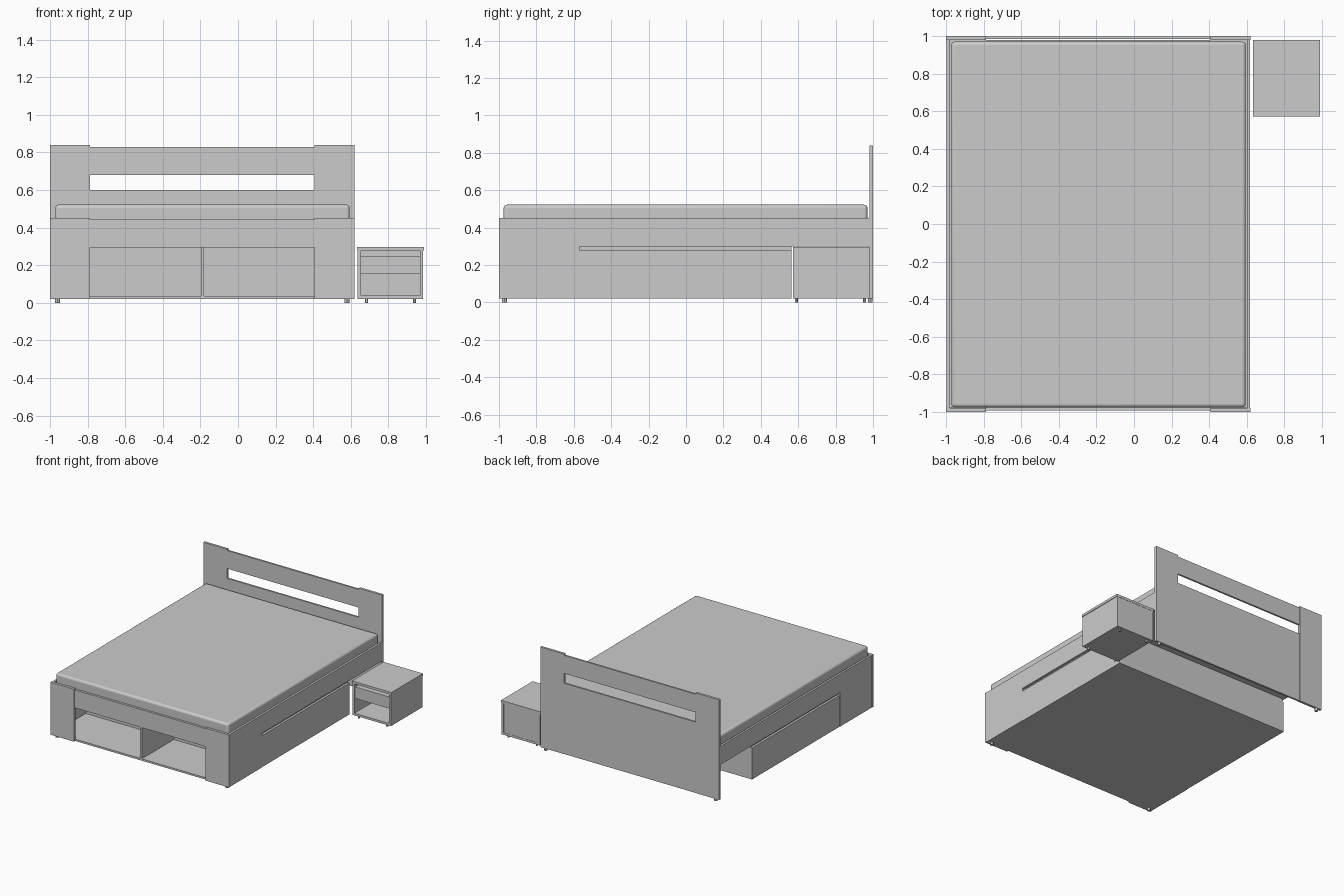
import bpy

# Remove the default cube only
cube = bpy.data.objects.get("Cube")
if cube:
    bpy.data.objects.remove(cube, do_unlink=True)

# Single neutral grey finish
grey = bpy.data.materials.new("plain_grey")
grey.use_nodes = True
GREY = (0.6, 0.6, 0.6, 1)
grey.diffuse_color = GREY
grey.node_tree.nodes["Principled BSDF"].inputs["Base Color"].default_value = GREY


def box(name, x, y, z, bevel=0.0, segments=1):
    """Board given by its (min, max) range on each axis."""
    mid = [(a + b) / 2 for a, b in (x, y, z)]
    bpy.ops.mesh.primitive_cube_add(size=1, location=mid)
    ob = bpy.context.object
    ob.name = name
    ob.scale = [b - a for a, b in (x, y, z)]
    bpy.ops.object.transform_apply(location=False, rotation=False, scale=True)
    ob.data.materials.append(grey)
    if bevel:
        mod = ob.modifiers.new("rounded_edges", "BEVEL")
        mod.width = bevel
        mod.segments = segments
        bpy.ops.object.shade_smooth_by_angle()
    return ob


def foot(name, x, y, radius):
    bpy.ops.mesh.primitive_cylinder_add(vertices=12, radius=radius, depth=0.02,
                                        location=(x, y, 0.01))
    ob = bpy.context.object
    ob.name = name
    ob.data.materials.append(grey)
    bpy.ops.object.shade_smooth_by_angle()


LEFT, RIGHT = 0.62, -1.0
MID = (LEFT + RIGHT) / 2
T = 0.02                      # board thickness
POST = 0.213                  # width of the wide corner boards
FLOOR = 0.02
BACK = 0.565                  # rear end of the storage base
NICHE = -0.57                 # back of the open front shelf


def span(side, a, b):
    """x range measured inward from one side of the bed."""
    edge = MID + side * (LEFT - MID)
    return tuple(sorted((edge - side * a, edge - side * b)))


# Parts repeated on both sides
for side, word in ((1, "left"), (-1, "right")):
    box(f"head_post_{word}", span(side, 0, POST), (0.98, 1), (FLOOR, 0.84))
    box(f"foot_post_{word}", span(side, 0, POST), (-1, -0.98), (FLOOR, 0.45))
    box(f"side_rail_{word}", span(side, 0.003, T), (-0.98, 0.98), (0.30, 0.45))
    box(f"shelf_side_{word}", span(side, 0.003, T), (-0.98, NICHE), (FLOOR, 0.30))
    box(f"drawer_front_{word}", span(side, 0.006, 0.024), (NICHE, BACK), (FLOOR, 0.278))
    box(f"base_side_{word}", span(side, 0.024, 0.04), (NICHE, BACK), (FLOOR, 0.30))
    for y in (-0.97, 0.985):
        foot(f"bed_foot_{word}", sum(span(side, 0.02, 0.06)) / 2, y, 0.013)

inner = (RIGHT + POST, LEFT - POST)
body = (RIGHT + T, LEFT - T)

# Headboard
box("headboard_top_bar", inner, (0.983, 0.998), (0.68, 0.828))
box("headboard_panel", inner, (0.983, 0.998), (FLOOR, 0.60))

# Front apron and open shelf
box("front_apron", inner, (-0.993, -0.975), (0.295, 0.442))
box("shelf_divider", (MID - 0.008, MID + 0.008), (-0.985, NICHE), (0.035, 0.30))
box("shelf_back", body, (NICHE, NICHE + 0.015), (FLOOR, 0.30))

# Closed base under the mattress
box("base_floor", body, (-0.985, BACK), (FLOOR, 0.035))
box("base_back", body, (BACK - 0.015, BACK), (FLOOR, 0.30))
box("mattress_platform", body, (-0.975, 0.98), (0.30, 0.32))

# Mattress
box("mattress", (-0.972, 0.594), (-0.975, 0.97), (0.32, 0.522), 0.018, 4)

# Bedside table
nx, ny = (0.632, 0.99), (0.572, 0.98)
box("table_top", nx, ny, (0.277, 0.297))
box("table_floor", (0.637, 0.985), ny, (FLOOR, 0.038))
box("table_side_inner", (0.637, 0.655), ny, (0.038, 0.277))
box("table_side_outer", (0.967, 0.985), ny, (0.038, 0.277))
box("table_back", (0.655, 0.967), (0.965, 0.978), (0.038, 0.277))
box("table_drawer", (0.655, 0.967), (0.582, 0.965), (0.155, 0.25))
for x in (0.683, 0.94):
    for y in (0.59, 0.955):
        foot("table_foot", x, y, 0.008)
